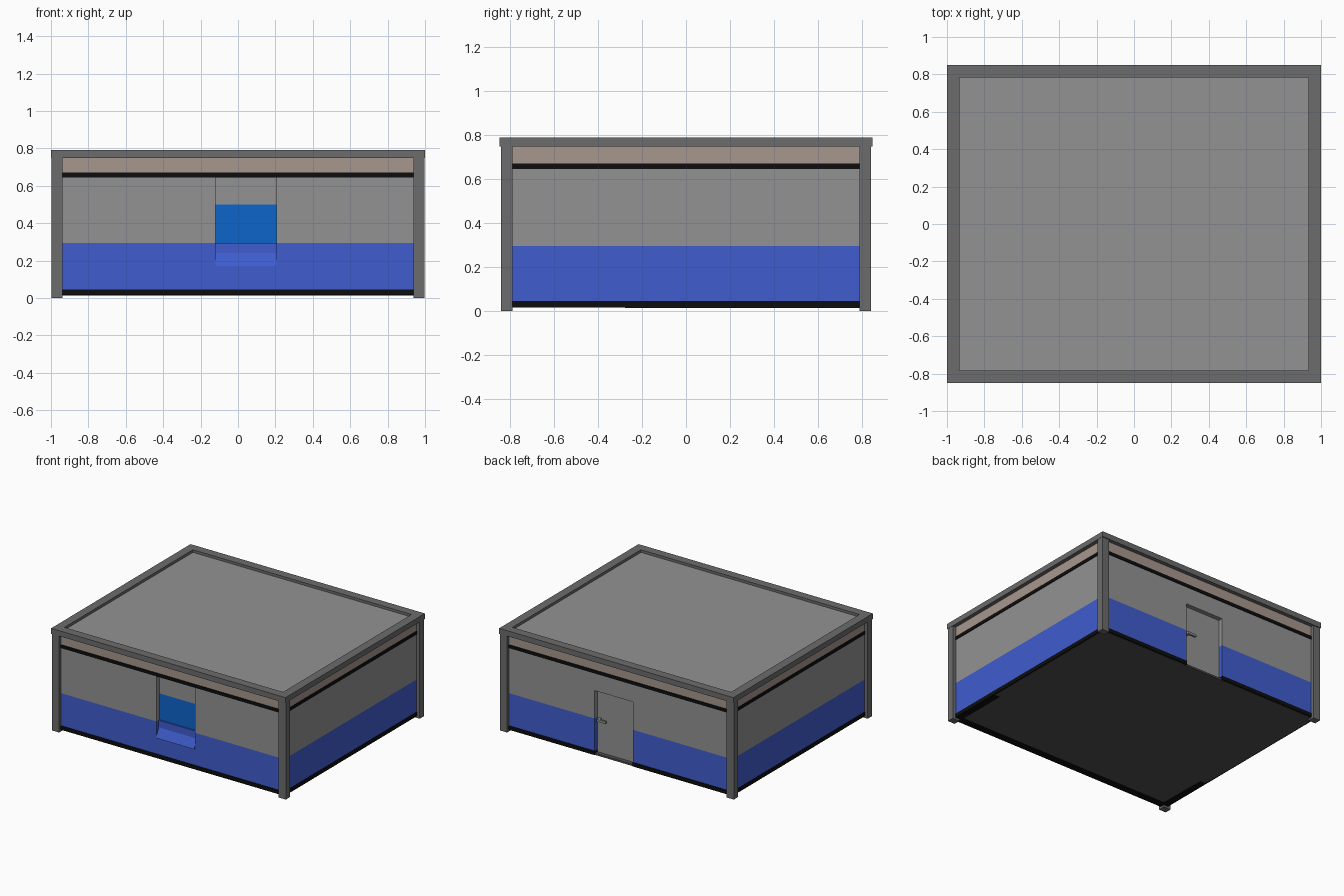
import bpy

if "Cube" in bpy.data.objects:
    bpy.data.objects.remove(bpy.data.objects["Cube"])

def material(name, rgb):
    m = bpy.data.materials.new(name)
    m.diffuse_color = (*rgb, 1)
    m.use_nodes = True
    m.node_tree.nodes["Principled BSDF"].inputs["Base Color"].default_value = m.diffuse_color
    return m

BLUE = material("blue_paint", (0.05, 0.11, 0.62))
GLASS = material("blue_glass", (0.004, 0.13, 0.6))
BEIGE = material("beige_paint", (0.38, 0.31, 0.27))
BLACK = material("black_trim", (0.004, 0.004, 0.004))
DARK = material("dark_grey", (0.15, 0.15, 0.15))
GREY = material("light_grey", (0.29, 0.29, 0.29))
FLOOR = material("floor_grey", (0.08, 0.08, 0.08))

def prism(name, x0, x1, profile, mat):
    """Extrude a (y, z) profile from x0 to x1."""
    n = len(profile)
    verts = [(x, y, z) for x in (x0, x1) for y, z in profile]
    faces = [tuple(range(n))[::-1], tuple(range(n, 2 * n))]
    faces += [(i, (i + 1) % n, n + (i + 1) % n, n + i) for i in range(n)]
    me = bpy.data.meshes.new(name)
    me.from_pydata(verts, [], faces)
    me.materials.append(mat)
    ob = bpy.data.objects.new(name, me)
    bpy.context.collection.objects.link(ob)
    return ob

def box(name, x, y, z, mat):
    (x0, x1), (y0, y1), (z0, z1) = sorted(x), sorted(y), sorted(z)
    return prism(name, x0, x1, [(y0, z0), (y1, z0), (y1, z1), (y0, z1)], mat)

OX0, OX1 = -0.12, 0.205            # door and window opening
WX, WY, THICK = 0.97, 0.82, 0.05   # outer wall planes

# painted bands: name, bottom, top, material, extra projection
BANDS = [("base_trim", 0.015, 0.045, BLACK, 0.005),
         ("lower_wall", 0.045, 0.295, BLUE, 0),
         ("upper_wall", 0.295, 0.645, GREY, 0),
         ("top_trim", 0.645, 0.67, BLACK, 0.005),
         ("fascia", 0.67, 0.76, BEIGE, 0)]

def pierced_band(name, y, z0, z1, mat, h0, h1):
    """Band along x with the part inside the opening left out."""
    a, b = max(z0, h0), min(z1, h1)
    if a >= b:
        box(name, (-0.95, 0.95), y, (z0, z1), mat)
        return
    box(name + "_left", (-0.95, OX0), y, (z0, z1), mat)
    box(name + "_right", (OX1, 0.95), y, (z0, z1), mat)
    if z0 < a:
        box(name + "_below", (OX0, OX1), y, (z0, a), mat)
    if b < z1:
        box(name + "_above", (OX0, OX1), y, (b, z1), mat)

for name, z0, z1, mat, out in BANDS:
    pierced_band("front_" + name, (-WY - out, -WY + THICK), z0, z1, mat, 0.18, 0.645)
    pierced_band("back_" + name, (WY - THICK, WY + out), z0, z1, mat, 0.0, 0.51)
    for s, side in ((-1, "left_"), (1, "right_")):
        box(side + name, (s * (WX - THICK), s * (WX + out)), (-0.8, 0.8), (z0, z1), mat)

# corner posts
for sx in (-1, 1):
    for sy in (-1, 1):
        box("corner_post", (sx * 0.937, sx * 0.998), (sy * 0.79, sy * 0.843), (0, 0.75), DARK)

# roof rim and recessed roof panel
for s in (-1, 1):
    box("roof_rim_end", (s * 0.933, s), (-0.85, 0.85), (0.748, 0.79), DARK)
    box("roof_rim_long", (-0.933, 0.933), (s * 0.783, s * 0.85), (0.748, 0.79), DARK)
box("roof_panel", (-0.94, 0.94), (-0.79, 0.79), (0.74, 0.77), GREY)

# floor, slightly raised towards the front
prism("floor", -0.965, 0.965,
      [(-0.815, 0.02), (-0.1, 0.012), (0.815, 0.012), (0.815, 0.026), (-0.815, 0.026)], FLOOR)

# service window: shutter, glass and sloped counter
box("window_shutter", (OX0, OX1), (-0.788, -0.77), (0.5, 0.645), GREY)
box("window_glass", (OX0, OX1), (-0.785, -0.77), (0.29, 0.5), GLASS)
prism("window_counter", OX0, OX1,
      [(-0.77, 0.295), (-0.795, 0.295), (-0.795, 0.24), (-0.828, 0.17), (-0.77, 0.17)], BLUE)

# back door with lever handle
box("door", (OX0, OX1), (0.765, 0.785), (0.02, 0.51), GREY)
box("door_handle_stem", (0.172, 0.19), (0.785, 0.812), (0.276, 0.294), GREY)
box("door_handle_lever", (0.115, 0.19), (0.805, 0.82), (0.276, 0.294), GREY)
